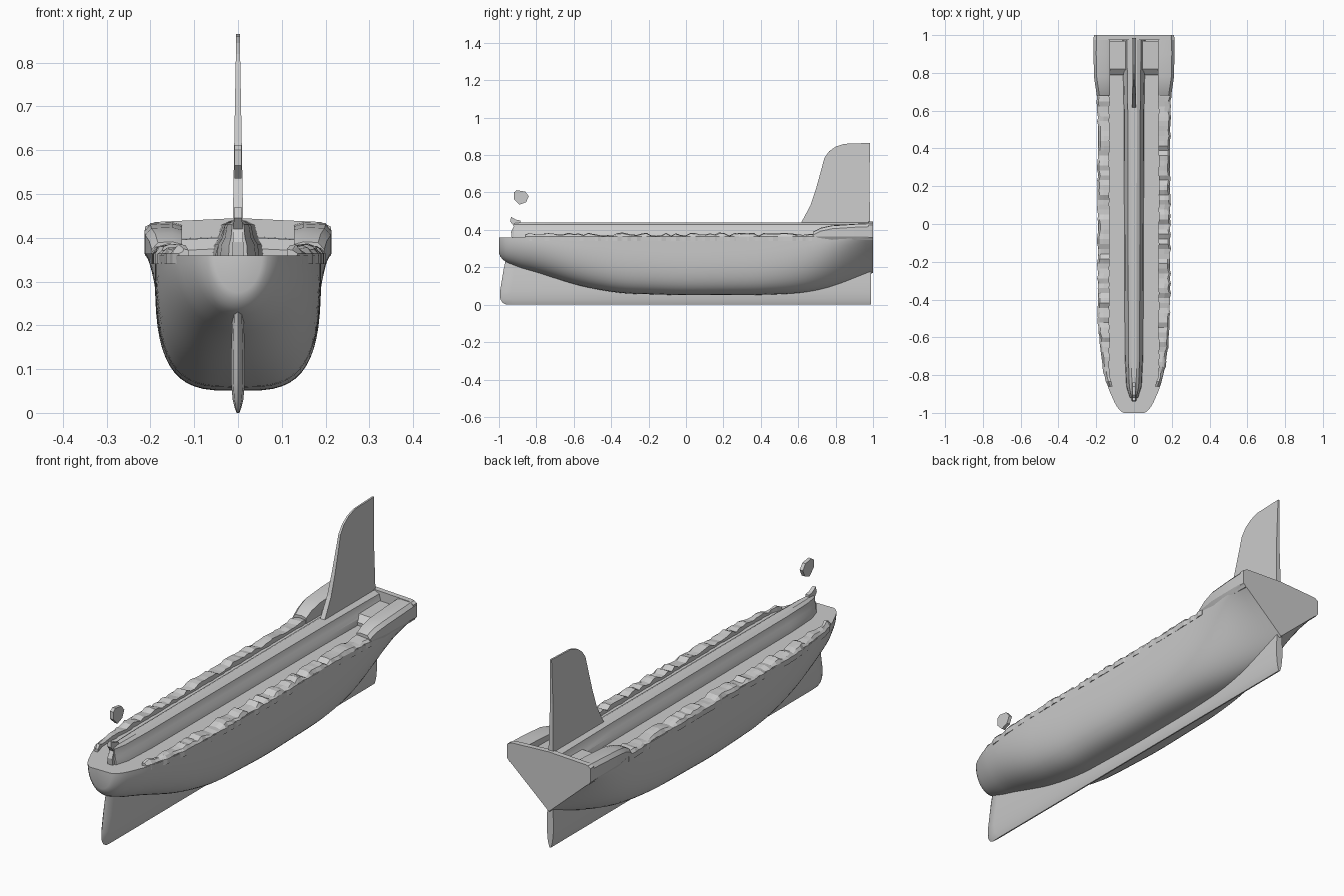
import bpy, math, random

if "Cube" in bpy.data.objects:
    bpy.data.objects.remove(bpy.data.objects["Cube"])

random.seed(4)


def make(name, verts, faces, smooth=None):
    me = bpy.data.meshes.new(name)
    me.from_pydata(verts, [], faces)
    ob = bpy.data.objects.new(name, me)
    bpy.context.collection.objects.link(ob)
    bpy.ops.object.select_all(action='DESELECT')
    ob.select_set(True)
    bpy.context.view_layer.objects.active = ob
    bpy.ops.object.mode_set(mode='EDIT')
    bpy.ops.mesh.select_all(action='SELECT')
    bpy.ops.mesh.normals_make_consistent(inside=False)
    bpy.ops.object.mode_set(mode='OBJECT')
    if smooth:
        bpy.ops.object.shade_smooth_by_angle(angle=math.radians(smooth))
    return ob


def loft(name, rings, smooth=None):
    """Skin a list of equal closed rings and cap both ends."""
    n = len(rings[0])
    verts = [p for r in rings for p in r]
    faces = [(i * n + j, i * n + (j + 1) % n, (i + 1) * n + (j + 1) % n, (i + 1) * n + j)
             for i in range(len(rings) - 1) for j in range(n)]
    faces += [tuple(range(n)), tuple(range(len(verts) - n, len(verts)))]
    return make(name, verts, faces, smooth)


def lerp(table, y):
    """Interpolate rows (y, a, b, ...) at y, returning (a, b, ...)."""
    for p, q in zip(table, table[1:]):
        if y <= q[0]:
            f = (y - p[0]) / (q[0] - p[0])
            return [a + (b - a) * f for a, b in zip(p[1:], q[1:])]
    return list(table[-1][1:])


def blend(table, y):
    """Same, averaged locally so that the lines come out fair."""
    r = min(0.07, (1 - abs(y)) * 0.9)
    s = [lerp(table, y + r * k / 3) for k in range(-3, 4)]
    return [sum(c) / 7 for c in zip(*s)]


# y, half breadth, bottom height, fullness of the section
HULL = [(-1.0, 0.055, 0.275, 2.0), (-0.985, 0.08, 0.24, 2.0), (-0.95, 0.105, 0.215, 2.0),
        (-0.9, 0.128, 0.2, 2.0), (-0.8, 0.157, 0.175, 2.1), (-0.7, 0.175, 0.14, 2.3),
        (-0.55, 0.188, 0.095, 2.7), (-0.35, 0.19, 0.06, 3.2), (0.0, 0.19, 0.05, 3.5),
        (0.4, 0.19, 0.052, 3.2), (0.6, 0.192, 0.06, 2.5), (0.7, 0.195, 0.075, 2.0),
        (0.8, 0.205, 0.1, 1.5), (0.9, 0.21, 0.135, 1.15), (1.0, 0.213, 0.17, 1.0)]
DECK = 0.36

# Hull
stations = [-1, -0.992, -0.98, -0.965, -0.945] + [-0.92 + 1.92 * i / 48 for i in range(49)]
rings = []
for y in stations:
    w, zb, n = blend(HULL, y)
    ring = []
    for k in range(29):
        t = math.pi * k / 28
        c, s = math.cos(t), max(0, math.sin(t))
        x = math.copysign(abs(c) ** (2 / n), c) * w
        ring.append((x, y, DECK - (DECK - zb) * s ** (2 / n)))
    rings.append(ring)
loft("hull", rings, 40)

# Keel, as levels of (height, front end, half thickness)
KEEL = [(0.0, -0.96, 0.003), (0.01, -0.98, 0.007), (0.03, -0.993, 0.012), (0.07, -0.995, 0.016),
        (0.13, -0.985, 0.016), (0.19, -0.975, 0.014), (0.235, -0.965, 0.012)]
loft("keel", [[(0, yf, z), (h * 0.7, yf + 0.015, z), (h, yf + 0.06, z), (h, 0.99, z),
               (-h, 0.99, z), (-h, yf + 0.06, z), (-h * 0.7, yf + 0.015, z)]
              for z, yf, h in KEEL], 40)

# Central raised deck ridge
half = [(0.055, 0.35), (0.05, 0.385), (0.04, 0.4), (0.033, 0.43), (0.015, 0.44)]
section = half + [(-x, z) for x, z in reversed(half)]
loft("deck_ridge", [[(x * k, y, z) for x, z in section]
                    for y, k in ((-0.92, 0.4), (-0.86, 0.75), (-0.7, 0.9), (0.6, 1), (0.99, 1.15))], 25)

# Bow post and the loose chip above it
def plate(name, outline, t, t_top=None):
    zs = [p[1] for p in outline]
    lo, hi = min(zs), max(zs)
    th = lambda z: t + ((t if t_top is None else t_top) - t) * (z - lo) / (hi - lo)
    return loft(name, [[(s * th(z), y, z) for y, z in outline] for s in (-1, 1)])

plate("bow_post", [(-0.93, 0.35), (-0.935, 0.39), (-0.92, 0.42), (-0.94, 0.445), (-0.935, 0.47),
                   (-0.91, 0.455), (-0.885, 0.45), (-0.88, 0.35)], 0.014, 0.008)
plate("floating_chip", [(-0.92, 0.565), (-0.92, 0.6), (-0.905, 0.612), (-0.86, 0.605),
                        (-0.84, 0.58), (-0.855, 0.548), (-0.89, 0.535)], 0.008)

# Tail fin
plate("tail_fin", [(0.61, 0.43), (0.63, 0.465), (0.665, 0.53), (0.695, 0.62), (0.72, 0.71), (0.74, 0.785),
                   (0.765, 0.82), (0.8, 0.845), (0.845, 0.86), (0.985, 0.865), (0.98, 0.66),
                   (0.985, 0.43)], 0.012, 0.004)

# Side ledges with a worn, uneven top, following the hull edge
for side, label in ((1, "right"), (-1, "left")):
    rings = []
    for i in range(61):
        y = -0.86 + 1.56 * i / 60
        w = blend(HULL, y)[0]
        inner = min(0.13, w - 0.025) + random.uniform(-0.003, 0.003)
        outer = w + random.uniform(-0.004, 0.006)
        top = 0.374 + random.uniform(-0.006, 0.01)
        rings.append([(side * inner, y, 0.345), (side * inner, y, top),
                      (side * (inner + outer) / 2, y, top + random.uniform(-0.004, 0.004)),
                      (side * (outer - 0.01), y, top - 0.003),
                      (side * outer, y, 0.364), (side * outer, y, 0.34)])
    loft("side_ledge_" + label, rings)

    # Raised stern bulwark
    rings = []
    for y, o, z in ((0.68, 0.197, 0.385), (0.72, 0.203, 0.405), (0.78, 0.212, 0.418),
                    (0.9, 0.214, 0.426), (1.0, 0.213, 0.43)):
        rings.append([(side * 0.128, y, 0.35), (side * 0.128, y, z), (side * 0.15, y, z + 0.006),
                      (side * (o - 0.014), y, z + 0.004), (side * o, y, z - 0.012),
                      (side * o, y, 0.365), (side * (o - 0.012), y, 0.345)])
    loft("stern_bulwark_" + label, rings, 30)

    # Stern pocket floor and its sloped front edge
    loft("stern_deck_" + label, [[(side * x, y, h) for x, h in
                                  ((0.045, 0.35), (0.045, z), (0.13, z - 0.004), (0.13, 0.35))]
                                 for y, z in ((0.79, 0.375), (0.82, 0.4), (0.97, 0.402))])

# Transom top wall
wall = [(-0.213, 0.36), (-0.213, 0.425), (-0.19, 0.436), (0, 0.445),
        (0.19, 0.436), (0.213, 0.425), (0.213, 0.36)]
loft("transom_wall", [[(x, y, z) for x, z in wall] for y in (0.975, 1.0)])
